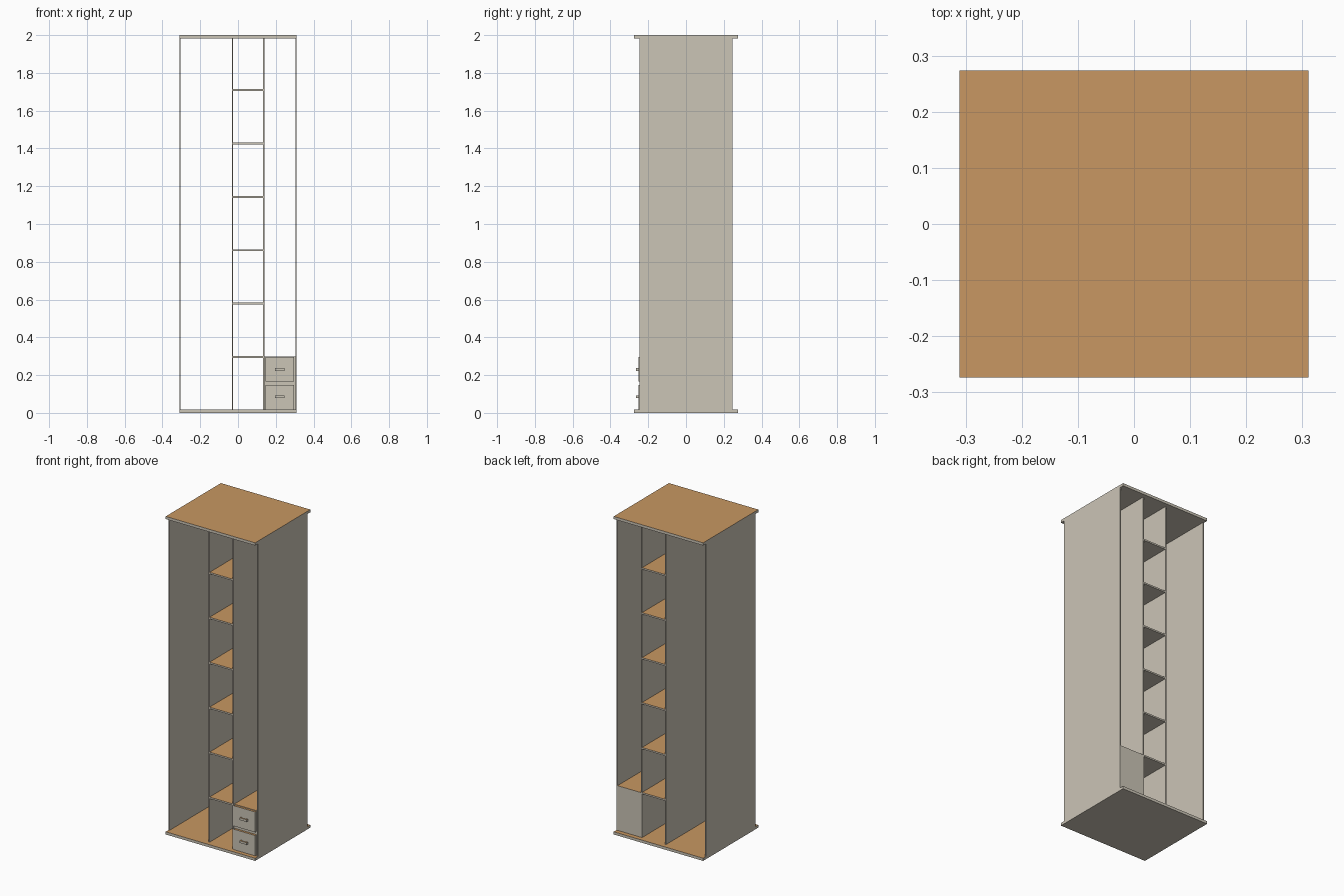
import bpy
import bmesh
from mathutils import Vector

if "Cube" in bpy.data.objects:
    bpy.data.objects.remove(bpy.data.objects["Cube"], do_unlink=True)


def make_material(name, srgb):
    color = [(c / 255) ** 2.2 for c in srgb] + [1.0]
    mat = bpy.data.materials.new(name)
    mat.use_nodes = True
    mat.diffuse_color = color
    mat.node_tree.nodes["Principled BSDF"].inputs["Base Color"].default_value = color
    return mat


PAINT = make_material("warm grey paint", (202, 195, 181))
WOOD = make_material("tan wood", (199, 150, 98))


def board(name, xs, ys, zs):
    """Box between the given limits; upward faces are wood, the rest painted."""
    low, high = (Vector(p) for p in zip(xs, ys, zs))
    mesh = bpy.data.meshes.new(name)
    bm = bmesh.new()
    bmesh.ops.create_cube(bm, size=1)
    bmesh.ops.scale(bm, vec=high - low, verts=bm.verts)
    bmesh.ops.translate(bm, vec=(low + high) / 2, verts=bm.verts)
    bm.normal_update()
    for face in bm.faces:
        face.material_index = 1 if face.normal.z > 0.5 else 0
    bm.to_mesh(mesh)
    bm.free()
    mesh.materials.append(PAINT)
    mesh.materials.append(WOOD)
    obj = bpy.data.objects.new(name, mesh)
    bpy.context.collection.objects.link(obj)
    return obj


HALF_W, SLAB_Y, PANEL_Y = 0.311, 0.274, 0.246
SLAB, THIN = 0.017, 0.007
DEPTH = (-PANEL_Y, PANEL_Y)
INNER_Z = (SLAB, 2 - SLAB)
DIVIDERS = (-0.029, 0.137)

# Base and top slabs overhang front and back
for name, z in (("base_slab", 0), ("top_slab", 2 - SLAB)):
    board(name, (-HALF_W, HALF_W), (-SLAB_Y, SLAB_Y), (z, z + SLAB))

# Outer side panels and inner dividers
board("right_panel", (-HALF_W, -HALF_W + THIN), DEPTH, INNER_Z)
board("left_panel", (HALF_W - THIN, HALF_W), DEPTH, INNER_Z)
for name, x in zip(("right_divider", "left_divider"), DIVIDERS):
    board(name, (x - THIN / 2, x + THIN / 2), DEPTH, INNER_Z)

# Shelves of the middle bay
for i in range(6):
    z = 0.296 + 0.2826 * i
    board(f"shelf_{i + 1}", DIVIDERS, DEPTH, (z - 0.005, z + 0.005))

# Drawer cabinet in the left bay
board("drawer_cabinet", (DIVIDERS[1], HALF_W - THIN), (-0.238, PANEL_Y), (SLAB, 0.298))

# Drawer fronts with bar handles
for name, z in (("lower", 0.083), ("upper", 0.231)):
    board(name + "_drawer_front", (0.146, 0.296), (-0.252, -0.238), (z - 0.064, z + 0.064))
    hz = (z - 0.004, z + 0.010) if name == "lower" else (z - 0.008, z + 0.006)
    board(name + "_handle_bar", (0.197, 0.245), (-0.264, -0.258), hz)
    for side, x in (("right", 0.197), ("left", 0.237)):
        board(f"{name}_handle_{side}_post", (x, x + 0.008), (-0.258, -0.252), hz)
